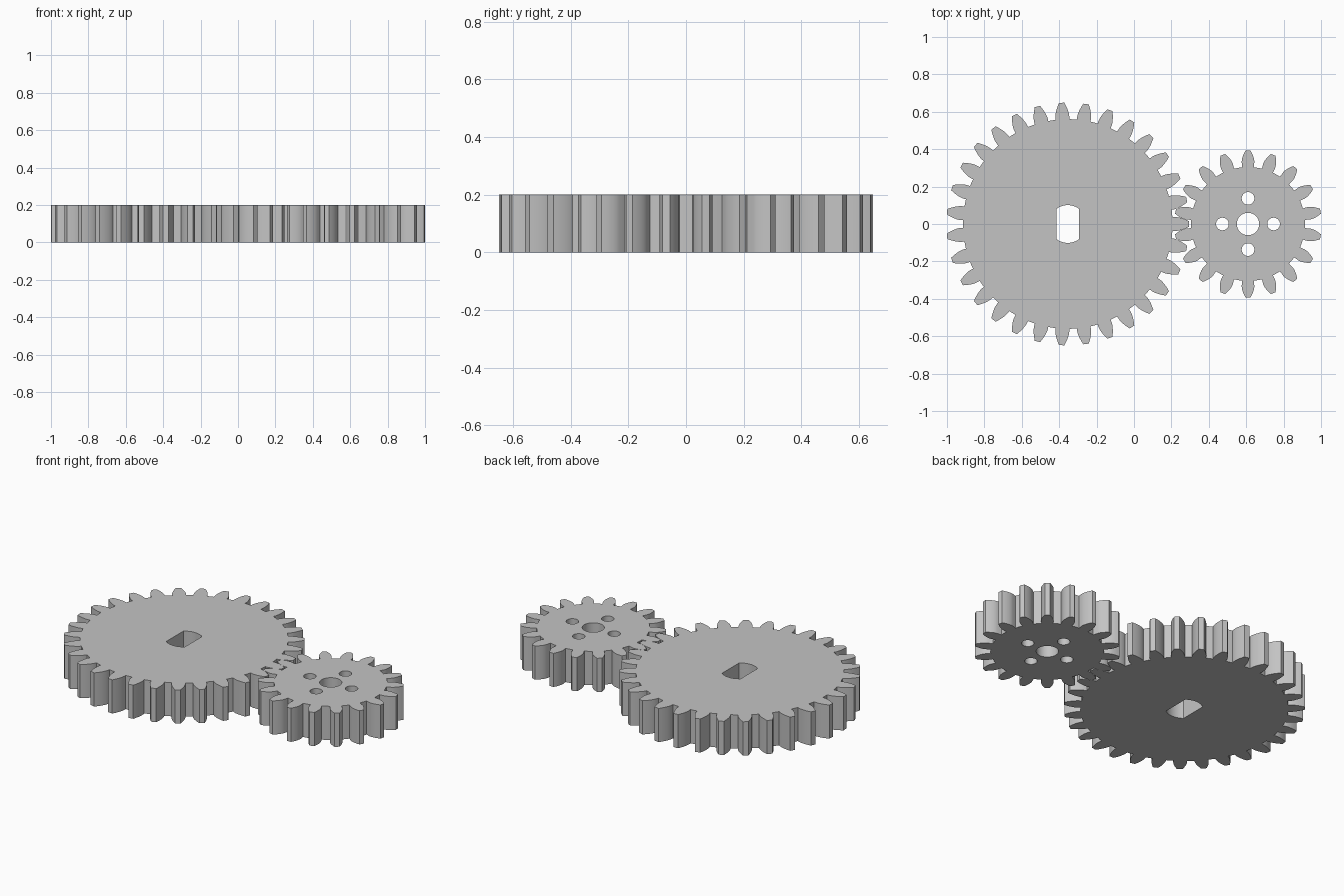
import bpy, bmesh
from math import pi, sin, cos, tan, acos, asin, sqrt, radians

cube = bpy.data.objects.get("Cube")
if cube:
    bpy.data.objects.remove(cube, do_unlink=True)

MODULE = 0.03933
PRESSURE = radians(20)
HEIGHT = 0.2

grey = bpy.data.materials.new("plain grey")
grey.use_nodes = True
grey.diffuse_color = (0.55, 0.55, 0.55, 1)
grey.node_tree.nodes["Principled BSDF"].inputs["Base Color"].default_value = (0.55, 0.55, 0.55, 1)


def polar(r, a):
    return r * cos(a), r * sin(a)


def gear_outline(teeth, first_angle):
    """Involute spur gear profile with a tooth centred on first_angle."""
    base = MODULE * teeth / 2 * cos(PRESSURE)
    root = MODULE * (teeth / 2 - 1.25)
    tip = MODULE * (teeth / 2 + 1)
    inv = lambda a: tan(a) - a
    base_half = pi / (2 * teeth) + inv(PRESSURE)
    steps = 6
    flank = [(root, base_half)]
    for i in range(steps + 1):
        r = base + (tip - base) * i / steps
        flank.append((r, base_half - inv(acos(min(1, base / r)))))
    points = []
    for t in range(teeth):
        a = first_angle + 2 * pi * t / teeth
        points += [polar(r, a - h) for r, h in flank]
        points.append(polar(tip, a))
        points += [polar(r, a + h) for r, h in reversed(flank)]
        points.append(polar(root, a + pi / teeth))
    return points


def circle(r, x=0, y=0, n=32):
    return [(x + r * cos(2 * pi * i / n), y + r * sin(2 * pi * i / n)) for i in range(n)]


def double_d(r, half_width, n=12):
    """Round hole with two flat sides facing left and right."""
    a = asin(half_width / r)
    arc = [pi / 2 - a + 2 * a * i / n for i in range(n + 1)]
    return [polar(r, t) for t in arc] + [polar(r, t + pi) for t in arc]


def make_plate(name, loops, x):
    """Fill the outline around its holes and extrude it upward."""
    bm = bmesh.new()
    for loop in loops:
        verts = [bm.verts.new((px, py, 0)) for px, py in loop]
        for a, b in zip(verts, verts[1:] + verts[:1]):
            bm.edges.new((a, b))
    bmesh.ops.triangle_fill(bm, use_beauty=True, edges=bm.edges[:])
    top = bmesh.ops.extrude_face_region(bm, geom=bm.faces[:], use_keep_orig=True)["geom"]
    moved = [v for v in top if isinstance(v, bmesh.types.BMVert)]
    bmesh.ops.translate(bm, verts=moved, vec=(0, 0, HEIGHT))
    bmesh.ops.recalc_face_normals(bm, faces=bm.faces[:])
    mesh = bpy.data.meshes.new(name)
    bm.to_mesh(mesh)
    bm.free()
    mesh.materials.append(grey)
    obj = bpy.data.objects.new(name, mesh)
    obj.location.x = x
    bpy.context.collection.objects.link(obj)
    bpy.ops.object.select_all(action="DESELECT")
    obj.select_set(True)
    bpy.context.view_layer.objects.active = obj
    bpy.ops.object.shade_smooth_by_angle(angle=radians(25))
    return obj


BIG, SMALL = 31, 18
big_x = -0.354
small_x = big_x + MODULE * (BIG + SMALL) / 2

# Large gear with a flat-sided shaft hole
make_plate("large_gear", [gear_outline(BIG, 0), double_d(0.101, 0.061)], big_x)

# Small gear with a round shaft hole and four bolt holes
bolts = [circle(0.034, *polar(0.137, k * pi / 2), n=24) for k in range(4)]
make_plate("small_gear", [gear_outline(SMALL, pi / 2), circle(0.06)] + bolts, small_x)
